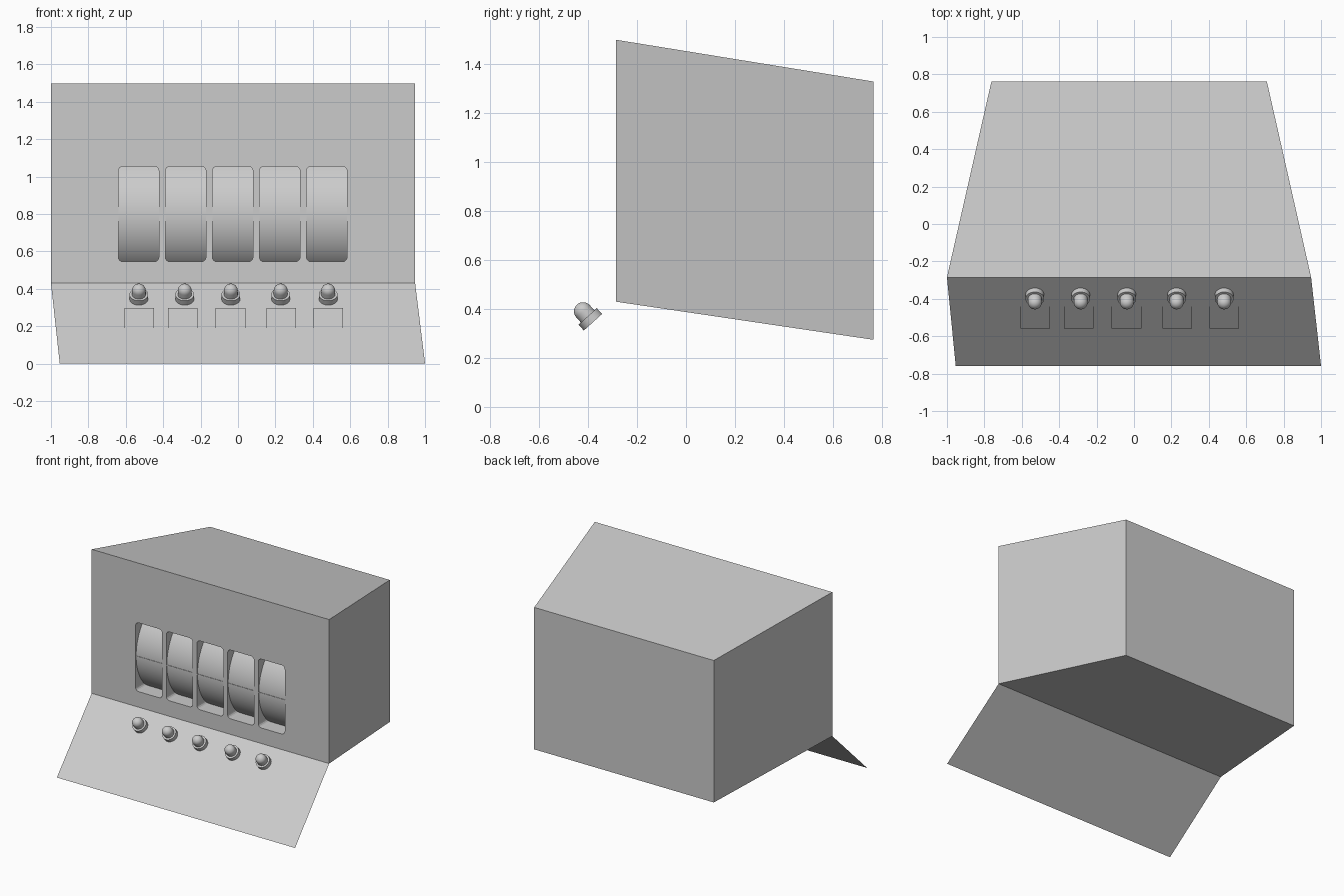
import bpy, bmesh, math
from mathutils import Vector, Matrix

if "Cube" in bpy.data.objects:
    bpy.data.objects.remove(bpy.data.objects["Cube"])

FRONT_Y = -0.285
HINGE = Vector((0, FRONT_Y, 0.43))
SLOPE = Vector((0, -0.475, -0.43)).normalized()   # down the apron
NORMAL = Vector((0, SLOPE.z, -SLOPE.y))           # out of the apron
WINDOWS = [-0.5315 + 0.2515 * i for i in range(5)]


def make(name, bm):
    bmesh.ops.recalc_face_normals(bm, faces=bm.faces)
    mesh = bpy.data.meshes.new(name)
    bm.to_mesh(mesh)
    bm.free()
    obj = bpy.data.objects.new(name, mesh)
    bpy.context.collection.objects.link(obj)
    return obj


def select(obj):
    bpy.ops.object.select_all(action='DESELECT')
    obj.select_set(True)
    bpy.context.view_layer.objects.active = obj


def smooth(obj):
    select(obj)
    bpy.ops.object.shade_smooth_by_angle(angle=math.radians(35))


def box(name, size, loc):
    bm = bmesh.new()
    bmesh.ops.create_cube(bm, size=1)
    bmesh.ops.scale(bm, vec=size, verts=bm.verts)
    bmesh.ops.translate(bm, vec=loc, verts=bm.verts)
    return make(name, bm)


# Tapered cabinet: front frame bridged to smaller, lower back frame
bm = bmesh.new()
rings = []
for y, x0, x1, z0, z1 in ((FRONT_Y, -1, 0.947, 0.43, 1.497), (0.763, -0.762, 0.71, 0.275, 1.327)):
    rings.append([bm.verts.new((x, y, z)) for x, z in ((x0, z0), (x1, z0), (x1, z1), (x0, z1))])
bm.faces.new(rings[0])
bm.faces.new(rings[1])
for i in range(4):
    j = (i + 1) % 4
    bm.faces.new((rings[0][i], rings[0][j], rings[1][j], rings[1][i]))
cabinet = make("cabinet", bm)

# Rounded windows cut into the cabinet front
bm = bmesh.new()
R, HW, HH = 0.025, 0.1085, 0.255
for cx in WINDOWS:
    loop = []
    for k, (sx, sz) in enumerate(((1, 1), (-1, 1), (-1, -1), (1, -1))):
        for s in range(5):
            a = math.pi / 2 * (k + s / 4)
            loop.append(bm.verts.new((cx + sx * (HW - R) + R * math.cos(a), FRONT_Y - 0.1,
                                      0.8 + sz * (HH - R) + R * math.sin(a))))
    face = bm.faces.new(loop)
    ext = bmesh.ops.extrude_face_region(bm, geom=[face])
    bmesh.ops.translate(bm, vec=(0, 0.3, 0),
                        verts=[v for v in ext["geom"] if isinstance(v, bmesh.types.BMVert)])
cutter = make("window_cutter", bm)
cutter.hide_render = True
mod = cabinet.modifiers.new("windows", 'BOOLEAN')
mod.operation = 'DIFFERENCE'
mod.solver = 'EXACT'
mod.object = cutter
select(cabinet)
bpy.ops.object.modifier_apply(modifier="windows")
bpy.data.objects.remove(cutter)

# Reels behind the windows, each with a thin centre line
REEL_R = 0.35
for i, cx in enumerate(WINDOWS):
    bm = bmesh.new()
    bmesh.ops.create_cone(bm, cap_ends=True, segments=64, radius1=REEL_R, radius2=REEL_R, depth=0.24,
                          matrix=Matrix.Translation((cx, FRONT_Y + 0.006 + REEL_R, 0.8))
                          @ Matrix.Rotation(math.pi / 2, 4, 'Y'))
    smooth(make(f"reel_{i + 1}", bm))
    box(f"centre_line_{i + 1}", (2 * HW, 0.008, 0.006), (cx, FRONT_Y + 0.007, 0.8))

# Sloping apron sheet below the front
bm = bmesh.new()
bm.faces.new([bm.verts.new(p) for p in ((-1, FRONT_Y, 0.43), (-0.953, -0.76, 0),
                                        (1, -0.76, 0), (0.947, FRONT_Y, 0.43))])
make("apron", bm)

# Domed push buttons standing square to the apron
tilt = NORMAL.to_track_quat('Z', 'Y').to_matrix().to_4x4()
profile = [(0.031, 0.01), (0.031, -0.002), (0.05, -0.002), (0.05, 0.03), (0.037, 0.03)]
profile += [(0.037 * math.cos(a), 0.058 + 0.037 * math.sin(a))
            for a in (math.pi / 2 * k / 8 for k in range(9))]
for i, cx in enumerate((-0.53, -0.285, -0.038, 0.228, 0.482)):
    bm = bmesh.new()
    verts = [bm.verts.new((r, 0, z)) for r, z in profile]
    edges = [bm.edges.new(pair) for pair in zip(verts, verts[1:])]
    bmesh.ops.spin(bm, geom=verts + edges, axis=(0, 0, 1), cent=(0, 0, 0),
                   angle=math.tau, steps=32)
    bmesh.ops.remove_doubles(bm, verts=bm.verts, dist=0.0003)
    base = HINGE + SLOPE * 0.126 + NORMAL * 0.003
    bm.transform(Matrix.Translation(base + Vector((cx, 0, 0))) @ tilt)
    smooth(make(f"push_button_{i + 1}", bm))

# Flat label plates just above the apron
for i, cx in enumerate((-0.527, -0.295, -0.04, 0.231, 0.483)):
    bm = bmesh.new()
    corners = []
    for sx, d in ((-1, 0.205), (-1, 0.364), (1, 0.364), (1, 0.205)):
        p = HINGE + SLOPE * d + NORMAL * 0.006
        corners.append(bm.verts.new((cx + sx * 0.079, p.y, p.z)))
    bm.faces.new(corners)
    make(f"label_plate_{i + 1}", bm)
